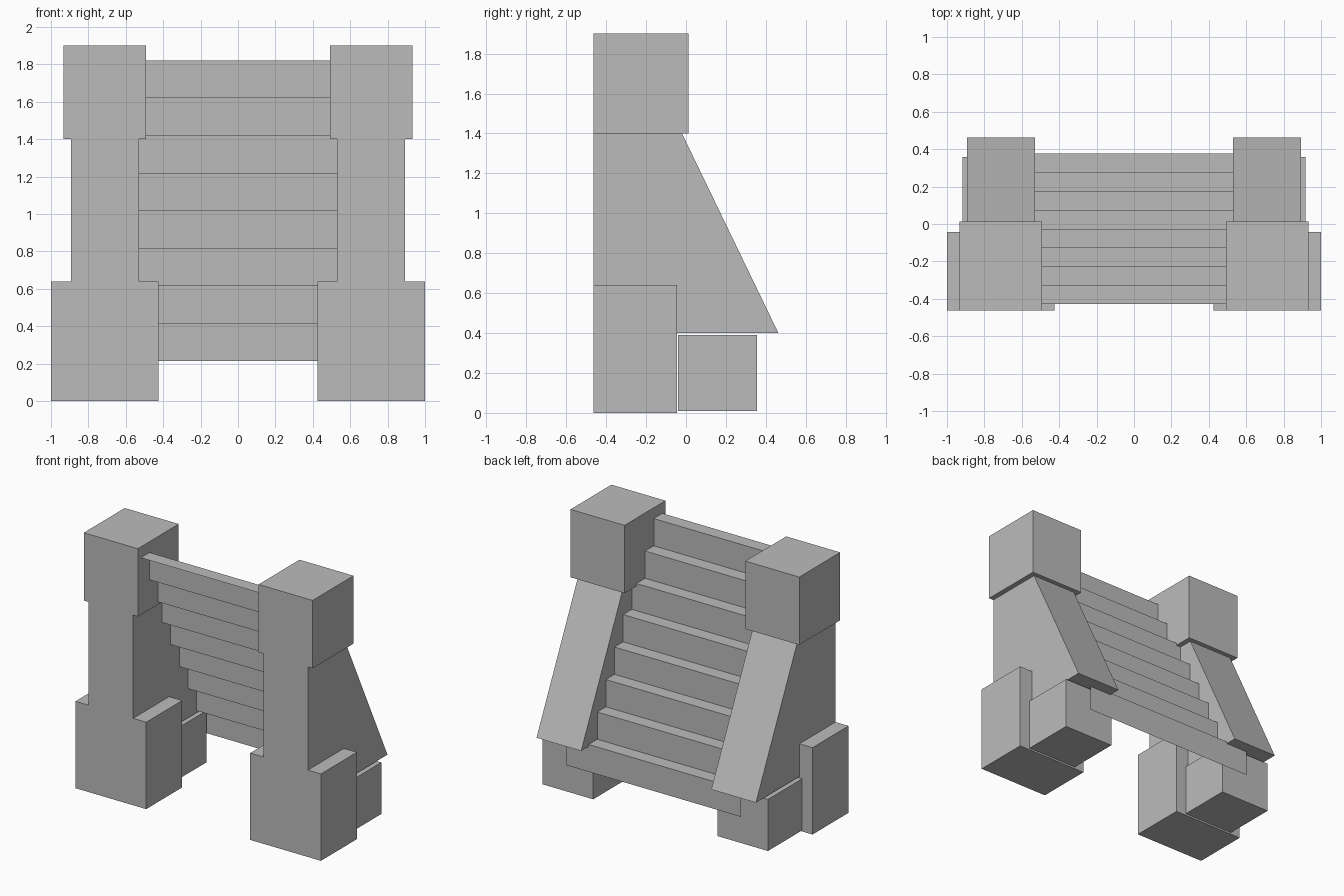
import bpy

# Remove the default cube
cube = bpy.data.objects.get("Cube")
if cube:
    bpy.data.objects.remove(cube, do_unlink=True)

stone = bpy.data.materials.new("stone_grey")
stone.use_nodes = True
grey = (0.5, 0.5, 0.5, 1)
stone.diffuse_color = grey
stone.node_tree.nodes["Principled BSDF"].inputs["Base Color"].default_value = grey


def extrude_x(name, profile, x0, x1, closed=True):
    """Sweep a (y, z) profile along x; closed profiles get end caps."""
    n = len(profile)
    verts = [(x, y, z) for x in (x0, x1) for y, z in profile]
    spans = n if closed else n - 1
    faces = [(i, (i + 1) % n, (i + 1) % n + n, i + n) for i in range(spans)]
    if closed:
        faces += [tuple(reversed(range(n))), tuple(range(n, 2 * n))]
    mesh = bpy.data.meshes.new(name)
    mesh.from_pydata(verts, [], faces)
    mesh.materials.append(stone)
    obj = bpy.data.objects.new(name, mesh)
    bpy.context.collection.objects.link(obj)
    return obj


def block(name, x, y, z):
    # Profile runs counter-clockwise seen from +x
    profile = [(y[0], z[0]), (y[1], z[0]), (y[1], z[1]), (y[0], z[1])]
    return extrude_x(name, profile, *x)


def span(center, half, side):
    return center * side - half, center * side + half


FRONT = -0.463
MID = 0.712

# Two matching towers
for side, label in ((1, "left"), (-1, "right")):
    block(label + "_cap", span(MID, 0.22, side), (FRONT, 0.013), (1.4, 1.9))
    # Shaft with sloped back buttress
    slope = [(FRONT, 0.4), (0.463, 0.4), (-0.02, 1.4), (FRONT, 1.4)]
    extrude_x(label + "_shaft", slope, *span(MID, 0.182, side))
    block(label + "_front_foot", span(MID, 0.288, side), (FRONT, -0.044), (0, 0.64))
    block(label + "_rear_foot", span(MID, 0.206, side), (-0.04, 0.357), (0.01, 0.39))

# Open zigzag sheet of treads and risers descending to the back
STEPS, RISE, RUN = 8, 0.2008, 0.1005
y, z = -0.428, 1.82
zigzag = [(y, z)]
for _ in range(STEPS):
    y += RUN
    zigzag.append((y, z))
    z -= RISE
    zigzag.append((y, z))
zigzag.reverse()
extrude_x("stair_treads_and_risers", zigzag, -MID, MID, closed=False)
